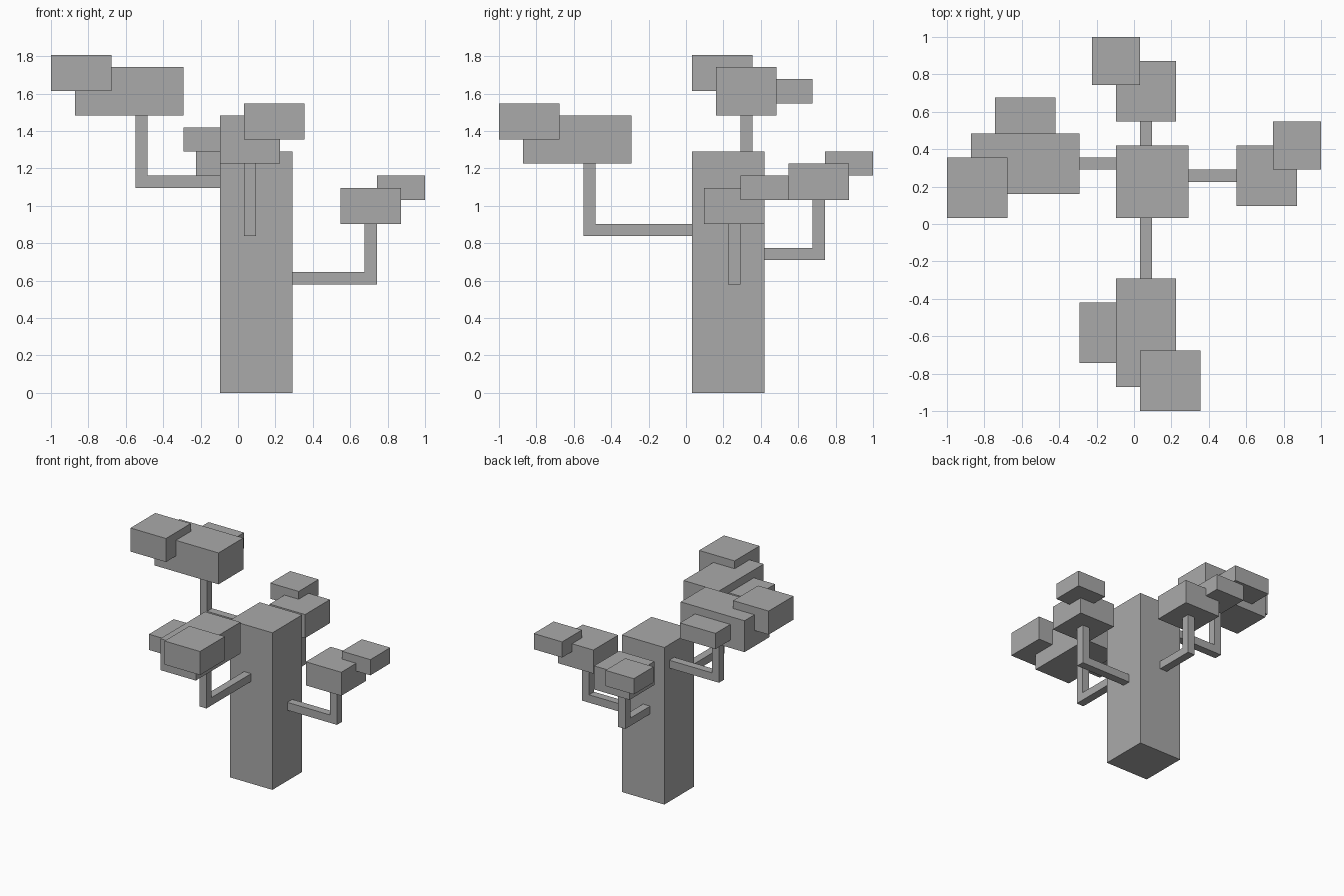
import bpy
import bmesh
from mathutils import Vector

cube = bpy.data.objects.get("Cube")
if cube:
    bpy.data.objects.remove(cube, do_unlink=True)

UNIT = 2 / 31  # the whole tree sits on a 31-step block grid

grey = bpy.data.materials.new("plain grey")
grey.use_nodes = True
colour = (0.40, 0.40, 0.40, 1)
grey.diffuse_color = colour
grey.node_tree.nodes["Principled BSDF"].inputs["Base Color"].default_value = colour


def block(name, x, y, z):
    """Box from (start, end) grid steps on each axis."""
    low, high = (Vector(c) for c in zip(x, y, z))
    mesh = bpy.data.meshes.new(name)
    bm = bmesh.new()
    bmesh.ops.create_cube(bm, size=1)
    for v in bm.verts:
        step = (low + high) / 2 + v.co * (high - low)
        v.co = (step - Vector((15.5, 15.5, 0))) * UNIT
    bm.to_mesh(mesh)
    bm.free()
    mesh.materials.append(grey)
    obj = bpy.data.objects.new(name, mesh)
    bpy.context.collection.objects.link(obj)


def branch(side, axis, trunk_edge, tip, across, z, top):
    """Elbow branch: a level arm from the trunk and an upright at its tip."""
    arm, post = sorted((trunk_edge, tip)), sorted((tip, tip + (1 if tip < trunk_edge else -1)))
    width = (across, across + 1)
    for part, span, height in (("arm", arm, (z, z + 1)), ("upright", post, (z + 1, top))):
        x, y = (span, width) if axis == "x" else (width, span)
        block(f"{side}_branch_{part}", x, y, height)


# Trunk
block("trunk", (14, 20), (16, 22), (0, 20))

# Branches
branch("right", "x", 14, 7, 20, 17, 23)
branch("front", "y", 16, 7, 16, 13, 19)
branch("left", "x", 20, 27, 19, 9, 14)
branch("back", "y", 22, 27, 16, 11, 16)

# Right foliage
block("right_foliage_main", (2, 11), (18, 23), (23, 27))
block("right_foliage_outer", (0, 5), (16, 21), (25, 28))
block("right_foliage_rear", (4, 9), (21, 26), (24, 26))

# Front foliage
block("front_foliage_main", (14, 19), (2, 11), (19, 23))
block("front_foliage_outer", (16, 21), (0, 5), (21, 24))
block("front_foliage_side", (11, 16), (4, 9), (20, 22))

# Left foliage
block("left_foliage_main", (24, 29), (17, 22), (14, 17))
block("left_foliage_outer", (27, 31), (20, 24), (16, 18))

# Back foliage
block("back_foliage_main", (14, 19), (24, 29), (16, 19))
block("back_foliage_outer", (12, 16), (27, 31), (18, 20))
